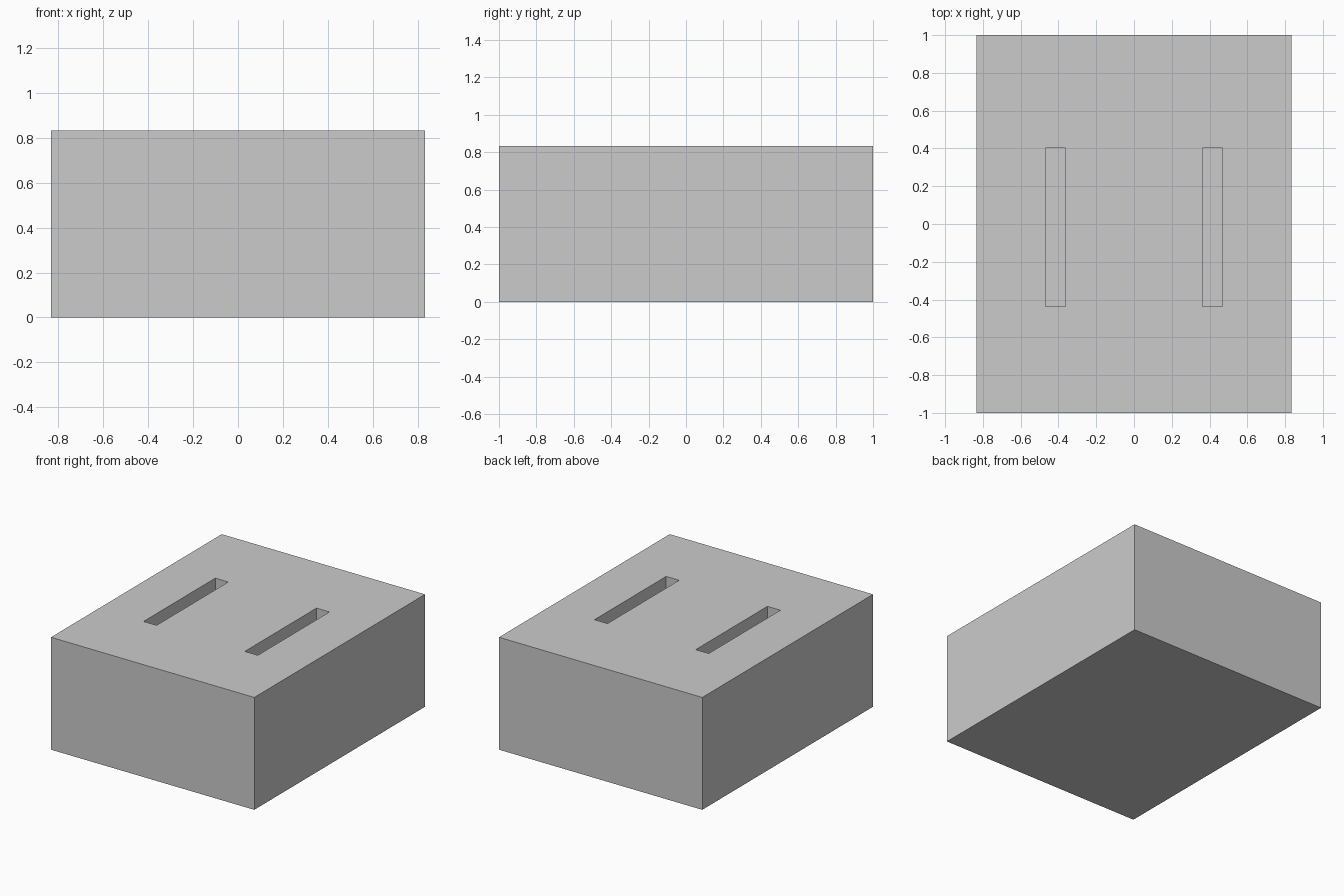
import bpy

if "Cube" in bpy.data.objects:
    bpy.data.objects.remove(bpy.data.objects["Cube"])

WIDTH, LENGTH, HEIGHT = 1.667, 2.0, 0.833
SLOT_X, SLOT_WIDTH = 0.415, 0.107
SLOT_FRONT, SLOT_BACK = -0.437, 0.403
SLOT_DEPTH = 0.5


def box(name, x, y, z):
    """Box spanning the given (min, max) ranges."""
    spans = (x, y, z)
    bpy.ops.mesh.primitive_cube_add(size=1, location=[(a + b) / 2 for a, b in spans])
    obj = bpy.context.object
    obj.name = name
    obj.scale = [b - a for a, b in spans]
    bpy.ops.object.transform_apply(location=True, rotation=False, scale=True)
    return obj


# Solid body
body = box("slotted_body", (-WIDTH / 2, WIDTH / 2), (-LENGTH / 2, LENGTH / 2), (0, HEIGHT))

# Two blind slots sunk into the top
for side in (-1, 1):
    x = side * SLOT_X
    cutter = box("slot_cutter", (x - SLOT_WIDTH / 2, x + SLOT_WIDTH / 2),
                 (SLOT_FRONT, SLOT_BACK), (HEIGHT - SLOT_DEPTH, HEIGHT + 0.1))
    cutter.hide_render = True
    cut = body.modifiers.new("slot", 'BOOLEAN')
    cut.operation = 'DIFFERENCE'
    cut.solver = 'EXACT'
    cut.object = cutter
    bpy.context.view_layer.objects.active = body
    bpy.ops.object.modifier_apply(modifier=cut.name)
    bpy.data.objects.remove(cutter)
